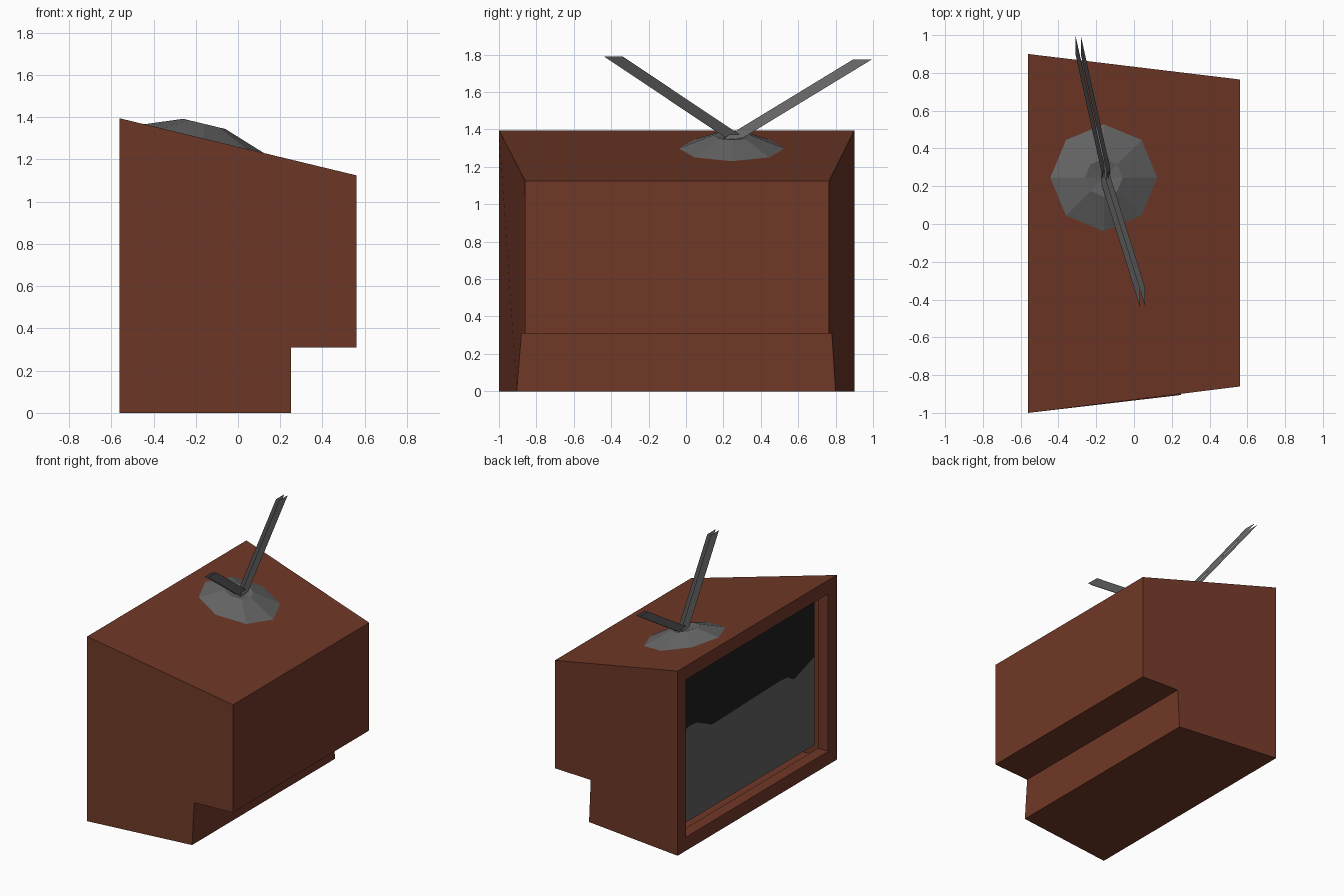
import bpy, bmesh, math

if "Cube" in bpy.data.objects:
    bpy.data.objects.remove(bpy.data.objects["Cube"])

def material(name, rgb):
    m = bpy.data.materials.new(name)
    m.diffuse_color = (*rgb, 1)
    m.use_nodes = True
    m.node_tree.nodes["Principled BSDF"].inputs["Base Color"].default_value = m.diffuse_color
    return m

brown = material("cabinet brown", (0.16, 0.04, 0.02))
metal = material("aerial grey", (0.13, 0.13, 0.13))
grey = material("screen grey", (0.12, 0.12, 0.12))
black = material("screen black", (0.014, 0.014, 0.014))

def finish(name, bm, *mats, recalc=True):
    if recalc:
        bmesh.ops.recalc_face_normals(bm, faces=bm.faces)
    me = bpy.data.meshes.new(name)
    bm.to_mesh(me)
    bm.free()
    for m in mats:
        me.materials.append(m)
    ob = bpy.data.objects.new(name, me)
    bpy.context.collection.objects.link(ob)

# Cabinet: stepped profile (x, z, y low, y high) tapering towards +x
profile = [(-0.56, 0, -1, 0.9), (0.25, 0, -0.905, 0.8), (0.25, 0.31, -0.88, 0.78),
           (0.56, 0.31, -0.86, 0.765), (0.56, 1.125, -0.86, 0.765), (-0.56, 1.395, -1, 0.9)]
bm = bmesh.new()
near = [bm.verts.new((x, a, z)) for x, z, a, b in profile]
far = [bm.verts.new((x, b, z)) for x, z, a, b in profile]
bm.faces.new(near)
bm.faces.new(far[::-1])
for i in range(6):
    j = (i + 1) % 6
    face = bm.faces.new((near[j], near[i], far[i], far[j]))
bmesh.ops.recalc_face_normals(bm, faces=bm.faces)
# Recessed opening in the last face (the -x side)
bmesh.ops.inset_individual(bm, faces=[face], thickness=0.145)
rim = [(v.co.y, v.co.z) for v in face.verts]
wall = bmesh.ops.extrude_discrete_faces(bm, faces=[face])["faces"][0]
inner = list(wall.verts)
outer = [min((v for v in bm.verts if v not in inner), key=lambda v: (v.co - w.co).length) for w in inner]
for w in inner:
    w.co.x += 0.085
for i in range(4):
    j = (i + 1) % 4
    if not bm.faces.get((outer[i], outer[j], inner[j], inner[i])):
        bm.faces.new((outer[i], outer[j], inner[j], inner[i]))
bmesh.ops.delete(bm, geom=[wall], context='FACES_ONLY')
finish("cabinet", bm, brown)

# Screen: black upper part and grey lower part with a wavy border
wave = [(0.755, 0.83), (0.633, 0.858), (0.548, 0.849), (0.368, 0.765), (-0.452, 0.784),
        (-0.536, 0.775), (-0.608, 0.732), (-0.855, 0.81)]
bm = bmesh.new()
X = -0.475
line = [bm.verts.new((X, y, z)) for y, z in wave]
for index, z in ((0, 0.145), (1, 1.25)):
    ends = [bm.verts.new((X, y, z)) for y in (-0.855, 0.755)]
    f = bm.faces.new(line + ends)
    f.material_index = index
    f.normal_update()
    if f.normal.x > 0:
        f.normal_flip()
finish("screen", bm, grey, black, recalc=False)

# Aerial base: low octagonal dome following the sloping top
def ring(bm, r, h):
    out = []
    for k in range(8):
        x = -0.16 + r * math.cos(k * math.pi / 4)
        z = 1.395 - 0.241 * (x + 0.56) + h
        out.append(bm.verts.new((x, 0.245 + r * math.sin(k * math.pi / 4), z)))
    return out

bm = bmesh.new()
low, high = ring(bm, 0.283, 0), ring(bm, 0.1, 0.07)
mid = bm.verts.new((-0.16, 0.245, 1.35))
for i in range(8):
    j = (i + 1) % 8
    bm.faces.new((low[i], low[j], high[j], high[i]))
    bm.faces.new((high[i], high[j], mid))
bm.faces.new(low[::-1])
finish("aerial_base", bm, metal)

# Aerial rods: a pair of thin parallel strips each
def rod(name, start, end, width=0.1):
    bm = bmesh.new()
    for dx in (-0.014, 0.014):
        pts = [(p[0] + dx, p[1] + s * width / 2, p[2])
               for p, s in ((start, -1), (start, 1), (end, 1), (end, -1))]
        f = bm.faces.new([bm.verts.new(p) for p in pts])
        f.normal_update()
        if f.normal.x * dx < 0:
            f.normal_flip()
    finish(name, bm, metal, recalc=False)

rod("aerial_rod_back", (-0.137, 0.23, 1.34), (-0.295, 0.945, 1.775))
rod("aerial_rod_front", (-0.165, 0.285, 1.34), (0.045, -0.388, 1.79))
